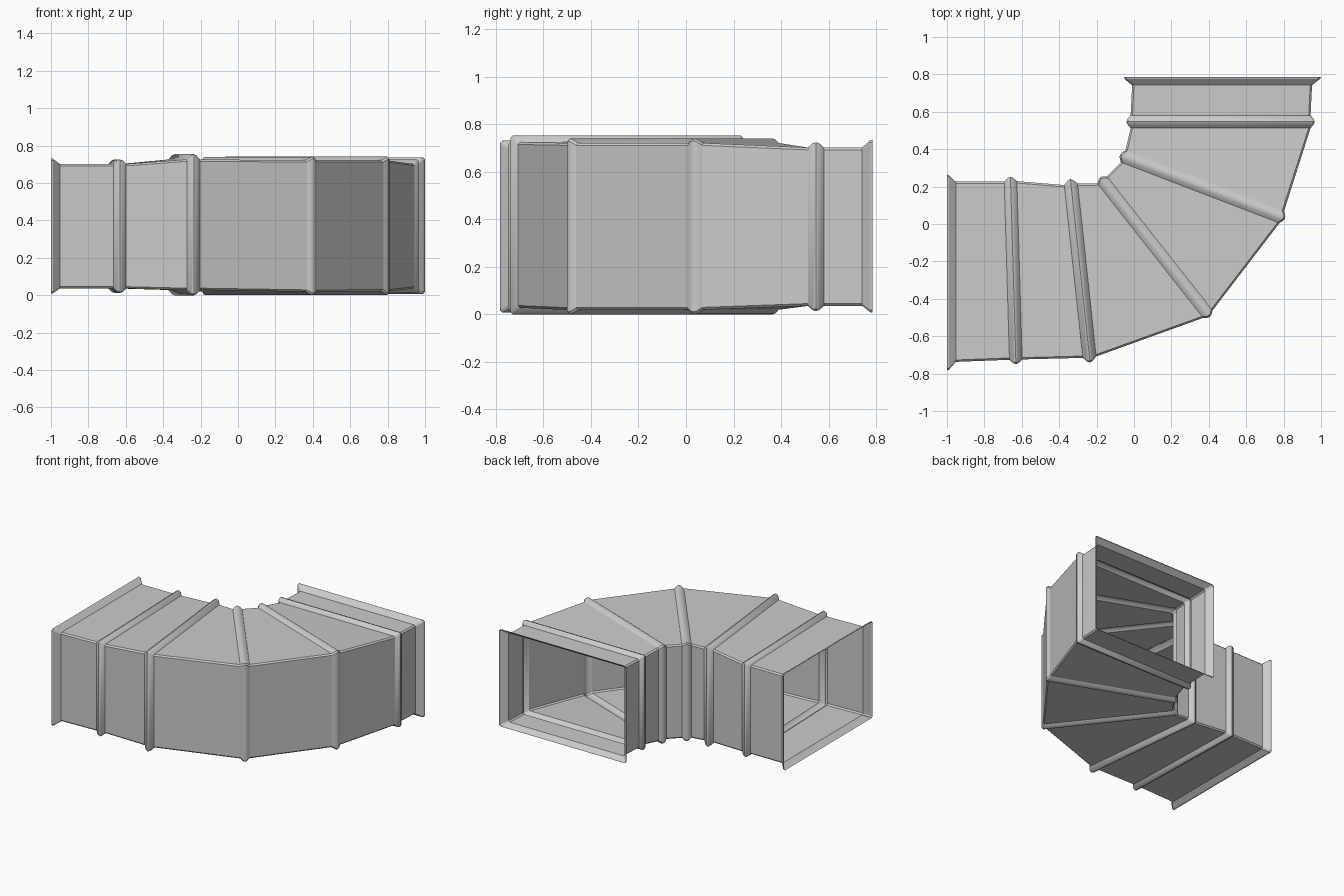
import bpy, bmesh
from mathutils import Vector

if "Cube" in bpy.data.objects:
    bpy.data.objects.remove(bpy.data.objects["Cube"])

CH = 0.010  # corner chamfer of the rectangular section


def ring(a, b, z0, z1):
    """Chamfered rectangle standing on the plan line a (inside) to b (outside)."""
    a, b = Vector(a), Vector(b)
    d = (b - a).normalized() * CH
    pts = [(a + d, z0), (b - d, z0), (b, z0 + CH), (b, z1 - CH),
           (b - d, z1), (a + d, z1), (a, z1 - CH), (a, z0 + CH)]
    return [(p.x, p.y, z) for p, z in pts]


def loft(name, rings, smooth=False):
    bm = bmesh.new()
    rows = [[bm.verts.new(p) for p in r] for r in rings]
    for r, s in zip(rows, rows[1:]):
        for i in range(8):
            j = (i + 1) % 8
            bm.faces.new((r[i], r[j], s[j], s[i]))
    me = bpy.data.meshes.new(name)
    bm.to_mesh(me)
    bm.free()
    ob = bpy.data.objects.new(name, me)
    bpy.context.collection.objects.link(ob)
    if smooth:
        bpy.context.view_layer.objects.active = ob
        bpy.ops.object.select_all(action='DESELECT')
        ob.select_set(True)
        bpy.ops.object.shade_smooth_by_angle(angle=0.6)


def ridge_rings(a, b, z0, z1, w, h):
    """Raised seam: rounded bump across the plan line a-b."""
    a, b = Vector(a), Vector(b)
    d = (b - a).normalized()
    n = Vector((-d.y, d.x))
    out = []
    for t, k in ((-1, 0), (-0.4, .8), (0, 1), (0.4, .8), (1, 0)):
        o, e = n * w * t, d * h * k
        out.append(ring(a + o - e, b + o + e, z0 - h * k, z1 + h * k))
    return out


# Seams along the bend: inside point, outside point, bottom, top, half width, height
seams = [
    ((-0.66, 0.228), (-0.632, -0.725), 0.036, 0.702, 0.034, 0.024),
    ((-0.337, 0.212), (-0.238, -0.712), 0.028, 0.726, 0.036, 0.028),
    ((-0.17, 0.235), (0.395, -0.482), 0.019, 0.722, 0.032, 0.018),
    ((-0.058, 0.362), (0.79, 0.037), 0.020, 0.722, 0.034, 0.019),
    ((-0.018, 0.547), (0.944, 0.547), 0.036, 0.703, 0.034, 0.022),
]

# Flared end flanges with a thin flat lip
start = [ring((-1.0, 0.265), (-1.0, -0.783), 0.008, 0.732),
         ring((-0.99, 0.262), (-0.99, -0.78), 0.010, 0.730),
         ring((-0.953, 0.226), (-0.953, -0.737), 0.036, 0.702)]
end = [ring((-0.01, 0.742), (0.952, 0.742), 0.036, 0.703),
       ring((-0.05, 0.775), (0.993, 0.775), 0.010, 0.733),
       ring((-0.053, 0.785), (1.0, 0.785), 0.008, 0.736)]
loft("left_flange", start)
loft("back_flange", end)

# Seam ridges and the flat sheet panels between them
last = start[-1]
for i, s in enumerate(seams, 1):
    rings = ridge_rings(*s)
    loft(f"duct_panel_{i}", [last, rings[0]])
    loft(f"seam_ridge_{i}", rings, smooth=True)
    last = rings[-1]
loft(f"duct_panel_{len(seams) + 1}", [last, end[0]])
